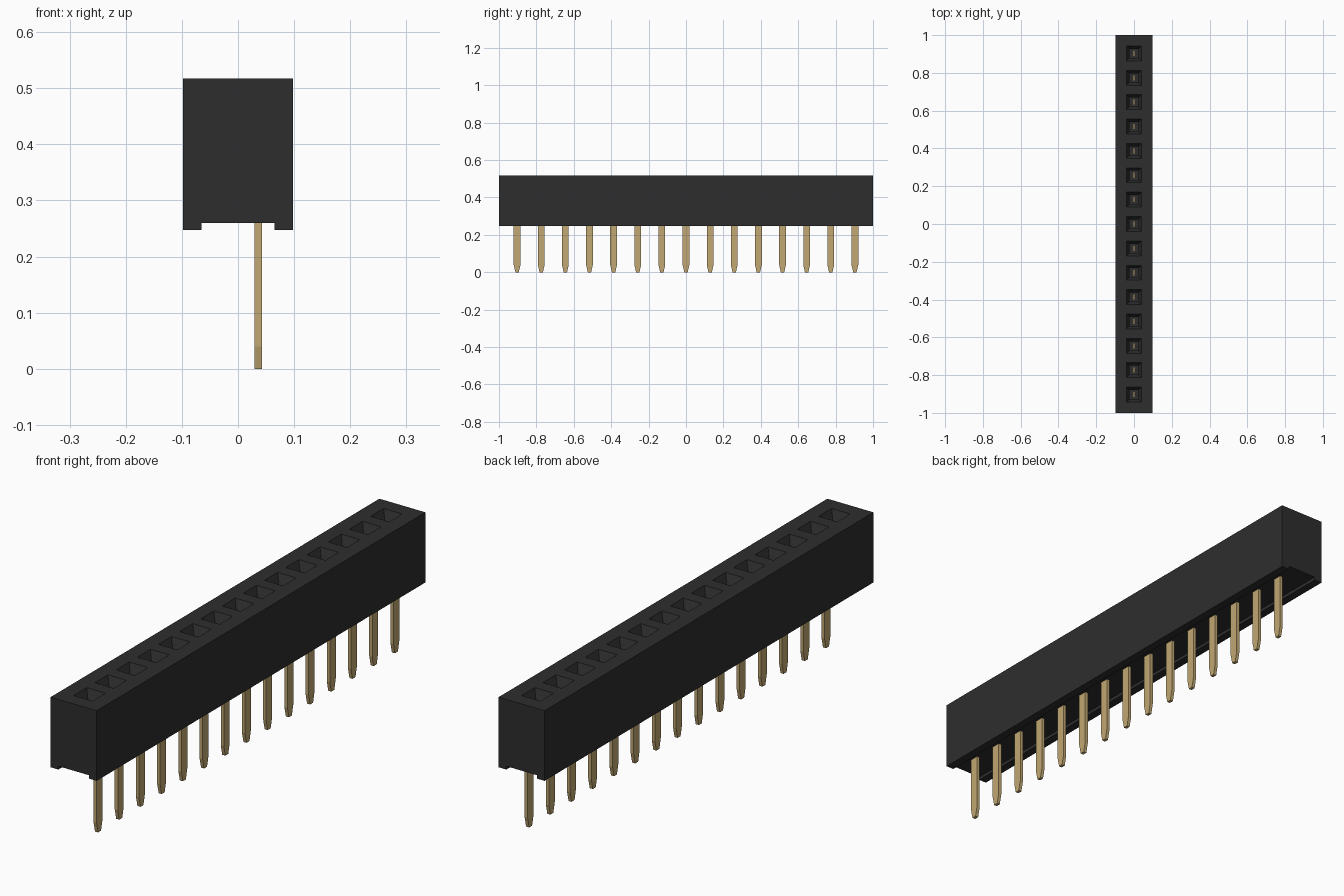
import bpy
import bmesh

if "Cube" in bpy.data.objects:
    bpy.data.objects.remove(bpy.data.objects["Cube"], do_unlink=True)

COUNT, PITCH = 15, 0.129
TOP, BOTTOM, HALF_WIDTH = 0.517, 0.247, 0.098
CHANNEL_Z, CHANNEL_HALF = 0.26, 0.065
PIN_X = 0.036
SLOTS = [(i - (COUNT - 1) / 2) * PITCH for i in range(COUNT)]


def material(name, rgb):
    mat = bpy.data.materials.new(name)
    mat.use_nodes = True
    mat.diffuse_color = (*rgb, 1)
    mat.node_tree.nodes["Principled BSDF"].inputs["Base Color"].default_value = (*rgb, 1)
    return mat


def make_object(name, bm, mat):
    bmesh.ops.recalc_face_normals(bm, faces=bm.faces)
    mesh = bpy.data.meshes.new(name)
    bm.to_mesh(mesh)
    bm.free()
    mesh.materials.append(mat)
    obj = bpy.data.objects.new(name, mesh)
    bpy.context.collection.objects.link(obj)
    return obj


def loft(bm, sections):
    """Stack rectangles given as (x, y, z, half x, half y) into a closed solid."""
    rings = []
    for x, y, z, hx, hy in sections:
        corners = ((-hx, -hy), (hx, -hy), (hx, hy), (-hx, hy))
        rings.append([bm.verts.new((x + dx, y + dy, z)) for dx, dy in corners])
    for a, b in zip(rings, rings[1:]):
        for i in range(4):
            j = (i + 1) % 4
            bm.faces.new((a[i], a[j], b[j], b[i]))
    bm.faces.new(rings[0])
    bm.faces.new(rings[-1])


black = material("black plastic", (0.027, 0.027, 0.027))
gold = material("gold metal", (0.54, 0.39, 0.17))

# Housing: an extruded profile with a channel along its underside
bm = bmesh.new()
right = [(CHANNEL_HALF, CHANNEL_Z), (CHANNEL_HALF, BOTTOM), (HALF_WIDTH, BOTTOM), (HALF_WIDTH, TOP)]
profile = right + [(-x, z) for x, z in reversed(right)]
end = bm.faces.new([bm.verts.new((x, -1, z)) for x, z in profile])
extruded = bmesh.ops.extrude_face_region(bm, geom=[end])["geom"]
bmesh.ops.translate(bm, vec=(0, 2, 0), verts=[v for v in extruded if isinstance(v, bmesh.types.BMVert)])
if end.is_valid is False or len(bm.faces) == len(profile) + 1:
    bm.faces.new([v for v in bm.verts if v.co.y < 0])
housing = make_object("housing", bm, black)

# Socket cutters: a funnel mouth leading into a straight well
bm = bmesh.new()
for y in SLOTS:
    loft(bm, [(0, y, TOP + 0.01, 0.044, 0.044), (0, y, TOP - 0.035, 0.024, 0.024),
              (0, y, TOP - 0.14, 0.024, 0.024)])
cutter = make_object("socket_cutter", bm, black)
cutter.hide_render = True
cut = housing.modifiers.new("sockets", "BOOLEAN")
cut.operation = "DIFFERENCE"
cut.solver = "EXACT"
cut.object = cutter
bpy.context.view_layer.objects.active = housing
bpy.ops.object.modifier_apply(modifier=cut.name)
bpy.data.objects.remove(cutter, do_unlink=True)

# Pins with tapered tips, and the contact blades inside the wells
pins, contacts = bmesh.new(), bmesh.new()
for y in SLOTS:
    loft(pins, [(PIN_X, y, 0, 0.0065, 0.009), (PIN_X, y, 0.04, 0.0065, 0.018),
                (PIN_X, y, CHANNEL_Z + 0.01, 0.0065, 0.018)])
    loft(contacts, [(0, y, TOP - 0.15, 0.004, 0.016), (0, y, TOP - 0.09, 0.004, 0.016)])
make_object("pins", pins, gold)
make_object("contacts", contacts, gold)
